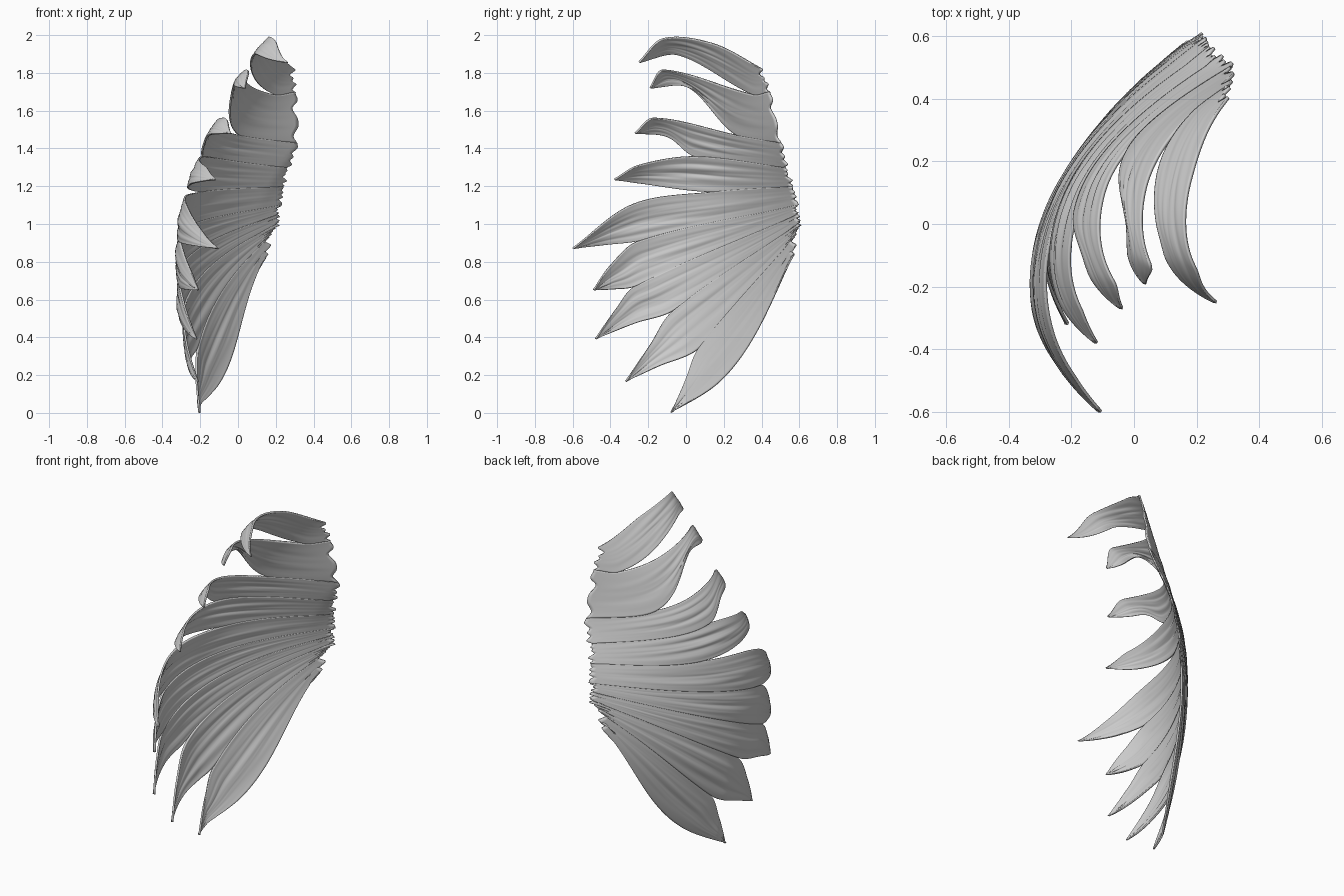
import bpy, math
from mathutils import Vector, noise

if "Cube" in bpy.data.objects:
    bpy.data.objects.remove(bpy.data.objects["Cube"])

NU, NV = 64, 30


def along(pts, t):
    # smooth path through the points, t = fraction of chord length
    ts = [0]
    for a, b in zip(pts, pts[1:]):
        ts.append(ts[-1] + (b - a).length)
    t *= ts[-1]
    n = len(pts)
    i = 0
    while i < n - 2 and t > ts[i + 1]:
        i += 1

    def slope(k):
        a, b = max(k - 1, 0), min(k + 1, n - 1)
        return (pts[b] - pts[a]) / (ts[b] - ts[a])
    d = ts[i + 1] - ts[i]
    s = (t - ts[i]) / d
    return ((2*s**3 - 3*s*s + 1) * pts[i] + (s**3 - 2*s*s + s) * d * slope(i)
            + (3*s*s - 2*s**3) * pts[i + 1] + (s**3 - s*s) * d * slope(i + 1))


def shell(y, z):
    # bowl-shaped shell: sideways position from depth and height
    x = -.32 + .8 * (y + .2)**2
    x += (.33 if z > .85 else .15 * (1 + 4 * max(0, y))) * (z - .85)**2
    # root edge flares away on the upper half
    return x + .13 * math.exp(-((z - 1.48) / .3)**2) * min(1, max(0, (y - .1) / .4))**2


# seams between locks, top to bottom: root point and notch point in (y, z)
SEAMS = [
    ((.39, 1.83), (.14, 1.955)),
    ((.445, 1.70), (.36, 1.685)),
    ((.50, 1.43), (.27, 1.47)),
    ((.53, 1.30), (.05, 1.357)),
    ((.565, 1.20), (.14, 1.17)),
    ((.59, 1.10), (-.25, .91)),
    ((.598, 1.05), (-.27, .67)),
    ((.60, 1.00), (-.07, .54)),
    ((.58, .93), (.07, .345)),
    ((.565, .83), (.35, .39)),
]
# locks, top to bottom: upper edge point, lower edge point, tip, inward curl
LOCKS = [
    ((-.12, 1.98), (-.04, 1.895), (-.25, 1.855), .25),
    ((-.12, 1.815), (.01, 1.722), (-.19, 1.72), .11),
    ((-.17, 1.56), (-.1, 1.462), (-.27, 1.48), .15),
    ((-.25, 1.31), (-.25, 1.216), (-.38, 1.235), .13),
    ((-.28, 1.105), (-.42, .89), (-.6, .87), .09),
    ((-.4, .78), (-.38, .655), (-.49, .65), .04),
    ((-.37, .55), (-.27, .475), (-.48, .39), .01),
    ((-.19, .36), (-.15, .245), (-.32, .165), .03),
    ((0, .18), (.17, .16), (-.08, 0), 0),
]


def make_lock(index, upper, lower, curl):
    verts, faces = [], []
    for a in range(NU + 1):
        u = a / NU * .998
        p, q = along(upper, u), along(lower, u)
        width = (q - p).length
        for b in range(NV + 1):
            v = b / NV
            y, z = p.lerp(q, v)
            # ragged root edge
            y += (1 - u)**12 * .025 * (noise.noise(Vector((v * 5, index * 3.7, 0))) - .2)
            # inward curl and tilt of the free end
            x = shell(y, z) + curl * u**5 + curl * .4 * (.5 - v) * u**3 * min(1, width * 12)
            # arched section, shingle step and long grooves
            rim = max(0, math.sin(math.pi * v))
            x -= .1 * width * rim * u * u + .008 * v * u
            groove = noise.noise(Vector((u * 2, v * 6 + u, index * 5.3)))
            fine = noise.noise(Vector((u * 3, v * 14 + u * 2, index * 8.1)))
            x += (.012 * groove + .005 * fine) * rim * min(1, width * 5, u * 2)
            verts.append((x, y, z))
    row = NV + 1
    for a in range(NU):
        for b in range(NV):
            i = a * row + b
            faces.append((i, i + row, i + row + 1, i + 1))
    mesh = bpy.data.meshes.new("feather_lock")
    mesh.from_pydata(verts, [], faces)
    obj = bpy.data.objects.new("feather_lock_%d" % (index + 1), mesh)
    bpy.context.collection.objects.link(obj)
    mod = obj.modifiers.new("thickness", 'SOLIDIFY')
    mod.thickness = .01
    mod.offset = 0
    bpy.ops.object.select_all(action='DESELECT')
    bpy.context.view_layer.objects.active = obj
    obj.select_set(True)
    bpy.ops.object.shade_smooth_by_angle(angle=math.radians(50))


# fan of locks, each edge running root, notch, edge point, tip
for k, (up, low, tip, curl) in enumerate(LOCKS):
    edges = [[Vector(p) for p in (*SEAMS[k + j], mid, tip)] for j, mid in enumerate((up, low))]
    make_lock(k, edges[0], edges[1], curl)
